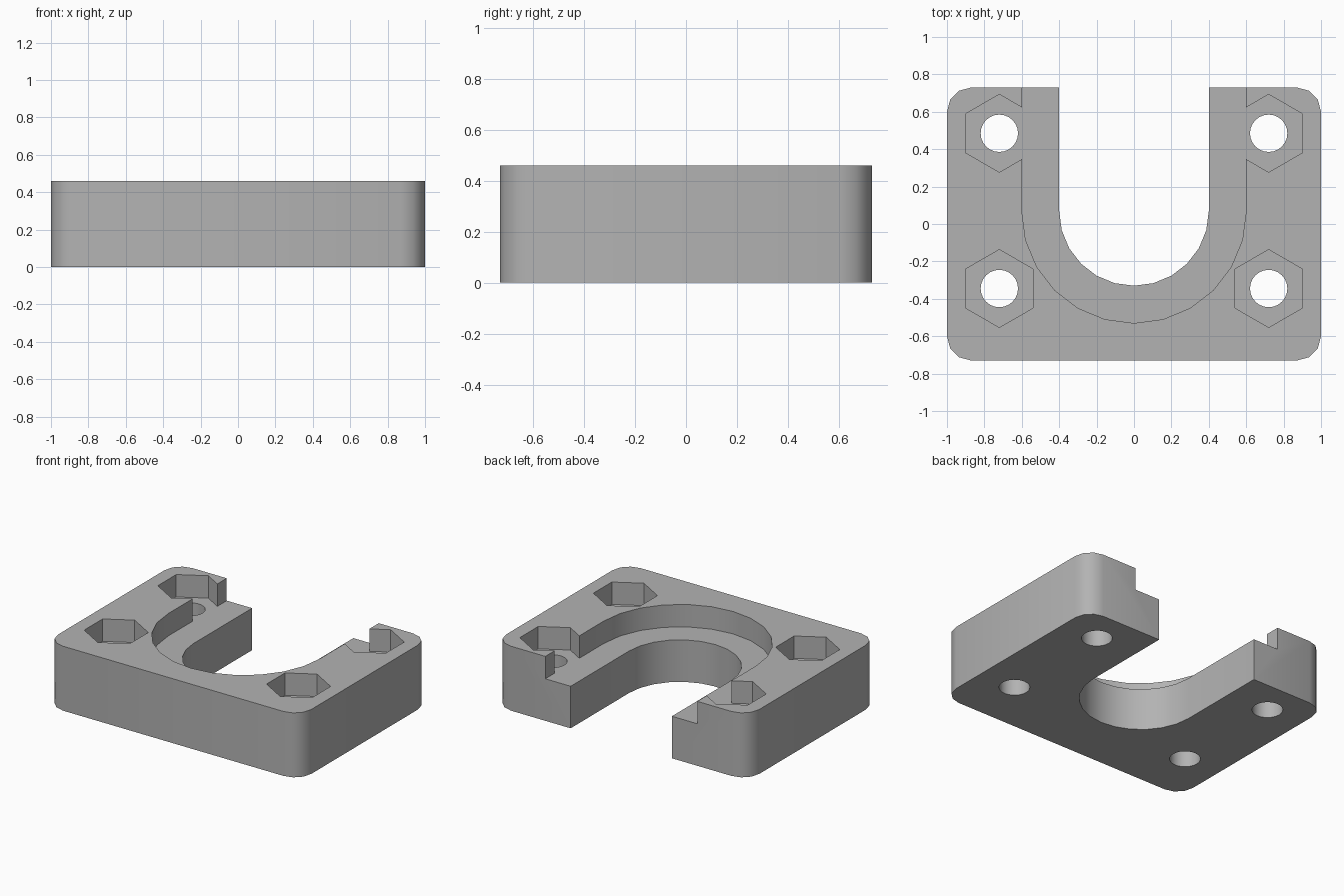
import bpy, bmesh
from math import sin, cos, pi, radians

cube = bpy.data.objects.get("Cube")
if cube:
    bpy.data.objects.remove(cube, do_unlink=True)

HALF_W, HALF_D, HEIGHT = 1.0, 0.73, 0.46
LEDGE_Z = 0.30          # shared floor of the ledge and the nut pockets
SLOT_Y = 0.07           # centre of the slot's rounded end

grey = bpy.data.materials.new("plain grey")
grey.use_nodes = True
grey.diffuse_color = (0.45, 0.45, 0.45, 1)
grey.node_tree.nodes["Principled BSDF"].inputs["Base Color"].default_value = (0.45, 0.45, 0.45, 1)


def arc(cx, cy, r, start, end, steps):
    """Points on an arc, angles in degrees."""
    angles = [radians(start + (end - start) * i / steps) for i in range(steps + 1)]
    return [(cx + r * cos(a), cy + r * sin(a)) for a in angles]


def prism(name, outline, z0, z1):
    """Extrude a counter-clockwise outline from z0 to z1."""
    bm = bmesh.new()
    face = bm.faces.new([bm.verts.new((x, y, z0)) for x, y in outline])
    top = bmesh.ops.extrude_face_region(bm, geom=[face])["geom"]
    moved = [v for v in top if isinstance(v, bmesh.types.BMVert)]
    bmesh.ops.translate(bm, verts=moved, vec=(0, 0, z1 - z0))
    bmesh.ops.recalc_face_normals(bm, faces=bm.faces)
    mesh = bpy.data.meshes.new(name)
    bm.to_mesh(mesh)
    bm.free()
    mesh.materials.append(grey)
    obj = bpy.data.objects.new(name, mesh)
    bpy.context.collection.objects.link(obj)
    return obj


def u_outline(r):
    """U shape that runs out past the back edge."""
    return arc(0, SLOT_Y, r, 180, 360, 12) + [(r, 1), (-r, 1)]


# Block with rounded vertical corners
R = 0.13
outline = []
for i, (sx, sy) in enumerate([(1, 1), (-1, 1), (-1, -1), (1, -1)]):
    outline += arc(sx * (HALF_W - R), sy * (HALF_D - R), R, i * 90, i * 90 + 90, 3)
block = prism("mounting_block", outline, 0, HEIGHT)

# Slot, stepped ledge, nut pockets and bolt holes
cutters = [prism("slot_cutter", u_outline(0.4), -0.2, 1),
           prism("ledge_cutter", u_outline(0.6), LEDGE_Z, 1)]
for x in (-0.72, 0.72):
    for y in (-0.345, 0.485):
        cutters.append(prism("nut_pocket_cutter", arc(x, y, 0.208, 30, 330, 5), LEDGE_Z, 1))
        cutters.append(prism("bolt_hole_cutter", arc(x, y, 0.1, 0, 345, 23), -0.2, 1))

bpy.ops.object.select_all(action='DESELECT')
block.select_set(True)
bpy.context.view_layer.objects.active = block
for cutter in cutters:
    cutter.hide_render = True
    mod = block.modifiers.new("cut", 'BOOLEAN')
    mod.operation = 'DIFFERENCE'
    mod.solver = 'EXACT'
    mod.object = cutter
    bpy.ops.object.modifier_apply(modifier=mod.name)
    bpy.data.objects.remove(cutter, do_unlink=True)

bpy.ops.object.shade_smooth_by_angle(angle=radians(35))
